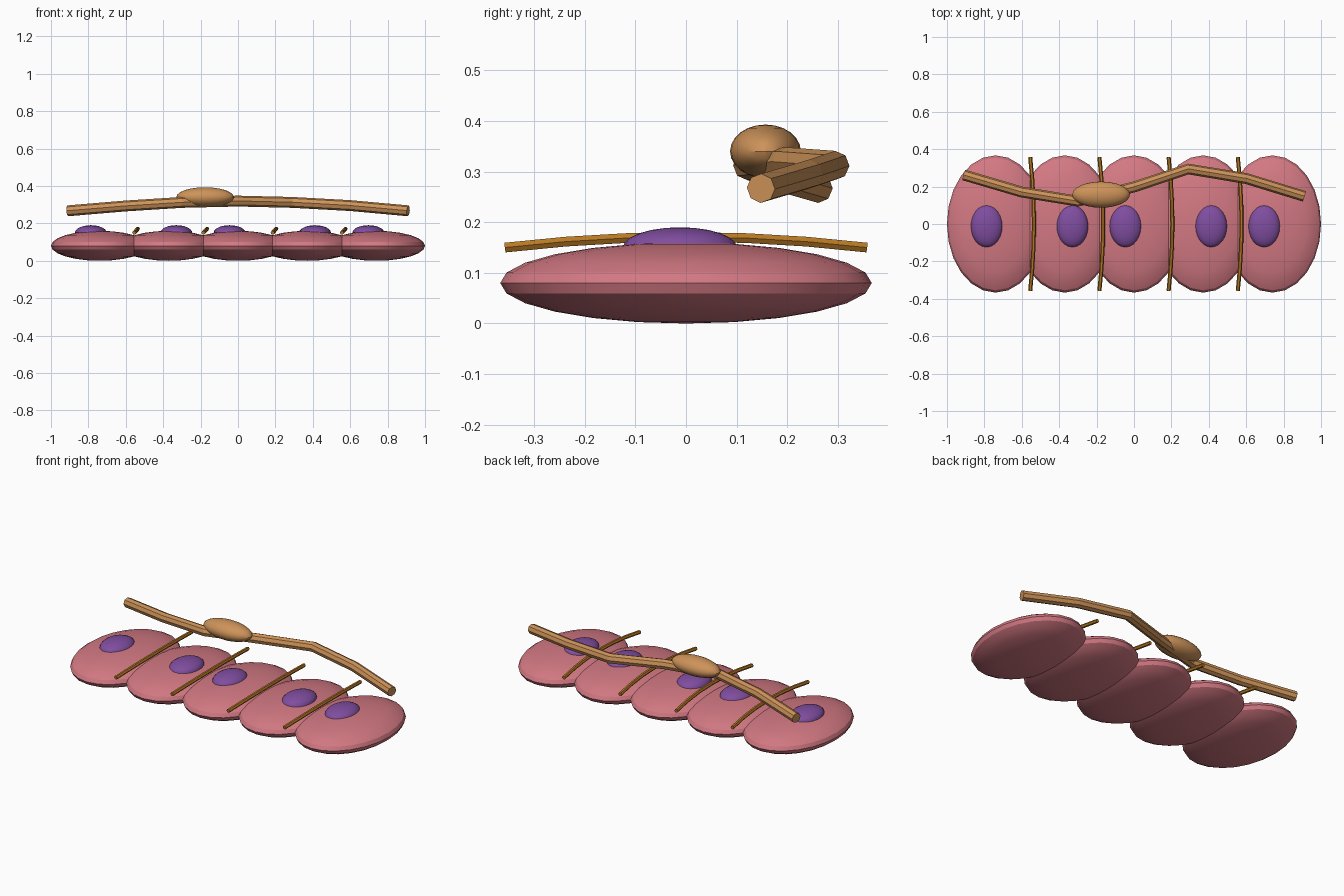
import bpy
import math

cube = bpy.data.objects.get("Cube")
if cube:
    bpy.data.objects.remove(cube, do_unlink=True)


def material(name, rgb):
    mat = bpy.data.materials.new(name)
    mat.use_nodes = True
    mat.diffuse_color = (*rgb, 1)
    bsdf = next(n for n in mat.node_tree.nodes if n.type == 'BSDF_PRINCIPLED')
    bsdf.inputs["Base Color"].default_value = (*rgb, 1)
    return mat


PINK = material("cell pink", (0.65, 0.19, 0.225))
PURPLE = material("nucleus purple", (0.215, 0.075, 0.35))
GOLD = material("fibre gold", (0.47, 0.19, 0.018))
TAN = material("nerve tan", (0.61, 0.29, 0.10))


def ellipsoid(name, centre, radii, mat, segments=24, rings=12):
    bpy.ops.mesh.primitive_uv_sphere_add(segments=segments, ring_count=rings,
                                         radius=1, location=centre)
    obj = bpy.context.object
    obj.name = name
    obj.scale = radii
    bpy.ops.object.transform_apply(location=False, rotation=False, scale=True)
    bpy.ops.object.shade_smooth_by_angle(angle=math.radians(30))
    obj.data.materials.append(mat)
    return obj


def tube(name, points, radius, mat, bevel_resolution):
    curve = bpy.data.curves.new(name, 'CURVE')
    curve.dimensions = '3D'
    curve.bevel_depth = radius
    curve.bevel_resolution = bevel_resolution
    curve.use_fill_caps = True
    spline = curve.splines.new('POLY')
    spline.points.add(len(points) - 1)
    for p, co in zip(spline.points, points):
        p.co = (*co, 1)
    spline.use_smooth = False
    curve.materials.append(mat)
    obj = bpy.data.objects.new(name, curve)
    bpy.context.collection.objects.link(obj)
    bpy.ops.object.select_all(action='DESELECT')
    obj.select_set(True)
    bpy.context.view_layer.objects.active = obj
    bpy.ops.object.convert(target='MESH')
    return bpy.context.object


# Row of flattened, overlapping cells with off-centre nuclei
SPACING = 0.37
nucleus_x = (-0.787, -0.33, -0.045, 0.412, 0.697)
for i, nx in enumerate(nucleus_x):
    ellipsoid(f"cell_{i + 1}", ((i - 2) * SPACING, 0, 0.08),
              (0.26, 0.367, 0.08), PINK)
    ellipsoid(f"cell_nucleus_{i + 1}", (nx, -0.012, 0.15),
              (0.085, 0.113, 0.04), PURPLE)

# Thin bowed fibres lying over the seams between cells
for i in range(4):
    x0 = (i - 1.5) * SPACING
    path = []
    for k in range(7):
        t = k / 3 - 1
        bow = 1 - t * t
        path.append((x0 + 0.02 * bow, 0.357 * t, 0.15 + 0.021 * bow))
    tube(f"seam_fibre_{i + 1}", path, 0.011, GOLD, 1)

# Long wavy nerve strand above the cells, with its swollen body
strand = [(-0.91, 0.262, 0.267), (-0.60, 0.171, 0.293), (-0.30, 0.122, 0.312),
          (0.0, 0.198, 0.319), (0.29, 0.294, 0.312), (0.60, 0.243, 0.295),
          (0.91, 0.148, 0.267)]
tube("nerve_strand", strand, 0.029, TAN, 2)
ellipsoid("nerve_body", (-0.176, 0.157, 0.34), (0.154, 0.07, 0.053), TAN)
